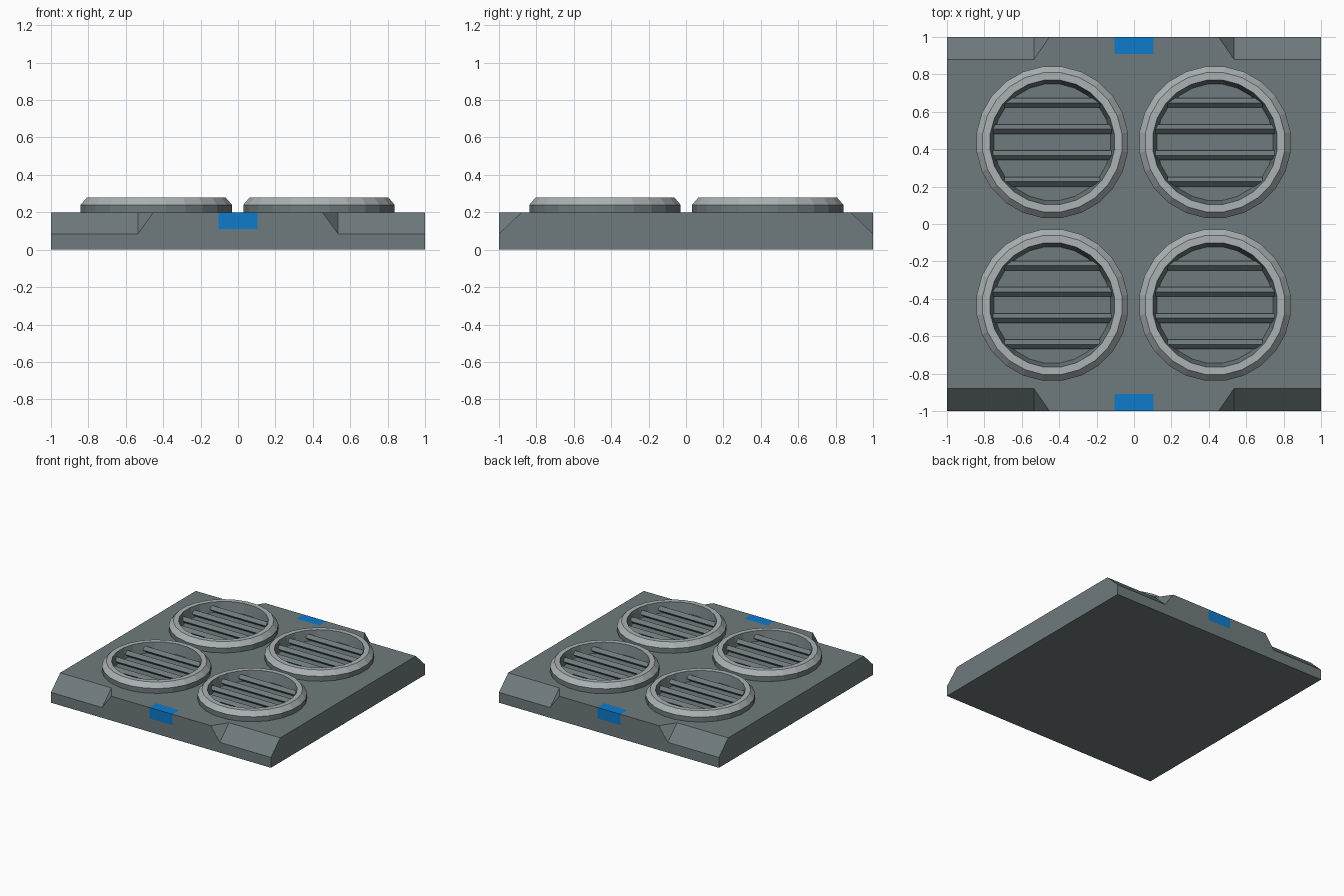
import bpy, math
from mathutils import Matrix, Vector

if "Cube" in bpy.data.objects:
    bpy.data.objects.remove(bpy.data.objects["Cube"])


def srgb(h):
    out = []
    for i in (0, 2, 4):
        c = int(h[i:i + 2], 16) / 255
        out.append(c / 12.92 if c <= 0.04045 else ((c + 0.055) / 1.055) ** 2.4)
    return (*out, 1)


def material(name, h):
    m = bpy.data.materials.new(name)
    m.diffuse_color = srgb(h)
    m.use_nodes = True
    m.node_tree.nodes["Principled BSDF"].inputs["Base Color"].default_value = m.diffuse_color
    return m


BODY = material("slate grey", "6F7B7D")
RING = material("light grey", "ABB1B3")
BLUE = material("blue", "0E7BCB")


def make(name, verts, faces, mats, idx=None):
    me = bpy.data.meshes.new(name)
    me.from_pydata(verts, [], faces)
    for m in mats:
        me.materials.append(m)
    if idx:
        for p, i in zip(me.polygons, idx):
            p.material_index = i
    ob = bpy.data.objects.new(name, me)
    bpy.context.collection.objects.link(ob)
    return ob


# Base slab: one quarter with corner chamfer and blue marker, mirrored twice
H = 0.2
v = [(0, 0, 0), (1, 0, 0), (1, -1, 0), (0, -1, 0),                       # 0-3 bottom
     (0, 0, H), (1, 0, H), (1, -.88, H), (.535, -.88, H), (.452, -1, H),   # 4-8 top
     (.105, -1, H), (.105, -.91, H), (0, -.91, H), (0, -1, H),           # 9-12 marker top
     (1, -1, .085), (.535, -1, .085),                                     # 13-14 chamfer foot
     (.105, -1, .11), (0, -1, .11)]                                      # 15-16 marker foot
f = [(3, 2, 1, 0), (4, 11, 10, 9, 8, 7, 6, 5), (1, 2, 13, 6, 5),
     (13, 14, 7, 6), (14, 8, 7), (3, 16, 15, 9, 8, 14, 13, 2),
     (11, 12, 9, 10), (16, 12, 9, 15)[::-1]]
f[7] = (16, 15, 9, 12)
slab = make("base_slab", v, f, [BODY, BLUE], [0] * 6 + [1, 1])
mod = slab.modifiers.new("mirror", "MIRROR")
mod.use_axis = (True, True, False)

# Vent ring: lathed profile (radius, height)
N = 24
profile = [(.408, H - .005), (.408, .24), (.375, .278), (.335, .278), (.312, H - .005)]


def vent_ring(name, cx, cy):
    verts = [(cx + r * math.cos(a), cy + r * math.sin(a), z)
             for r, z in profile
             for a in [2 * math.pi * (i + .5) / N for i in range(N)]]
    faces, idx = [], []
    for k in range(len(profile) - 1):
        for i in range(N):
            j = (i + 1) % N
            faces.append((k * N + i, k * N + j, (k + 1) * N + j, (k + 1) * N + i))
            idx.append(0 if k in (0, 3) else 1)   # walls match the body
    make(name, verts, faces, [BODY, RING], idx)


# Louvre slat: thin tilted box ending at the ring wall
def slat(name, cx, cy, dy):
    half = math.sqrt(.33 ** 2 - dy ** 2)
    rot = Matrix.Rotation(math.radians(45), 3, "X")
    verts = [tuple(rot @ Vector((0, y, z)) + Vector((cx + x * half, cy + dy, .228)))
             for x in (-1, 1)
             for y, z in ((-.018, -.018), (.018, -.018), (.018, .018), (-.018, .018))]
    faces = [(0, 3, 2, 1), (4, 5, 6, 7)] + [
        (i, (i + 1) % 4, (i + 1) % 4 + 4, i + 4) for i in range(4)]
    make(name, verts, faces, [BODY])


for row, cy in (("front", -.433), ("back", .437)):
    for side, cx in (("left", -.437), ("right", .433)):
        vent_ring(f"vent_ring_{row}_{side}", cx, cy)
        for n in range(4):
            slat(f"slat_{row}_{side}_{n}", cx, cy, (n - 1.5) * .14)
